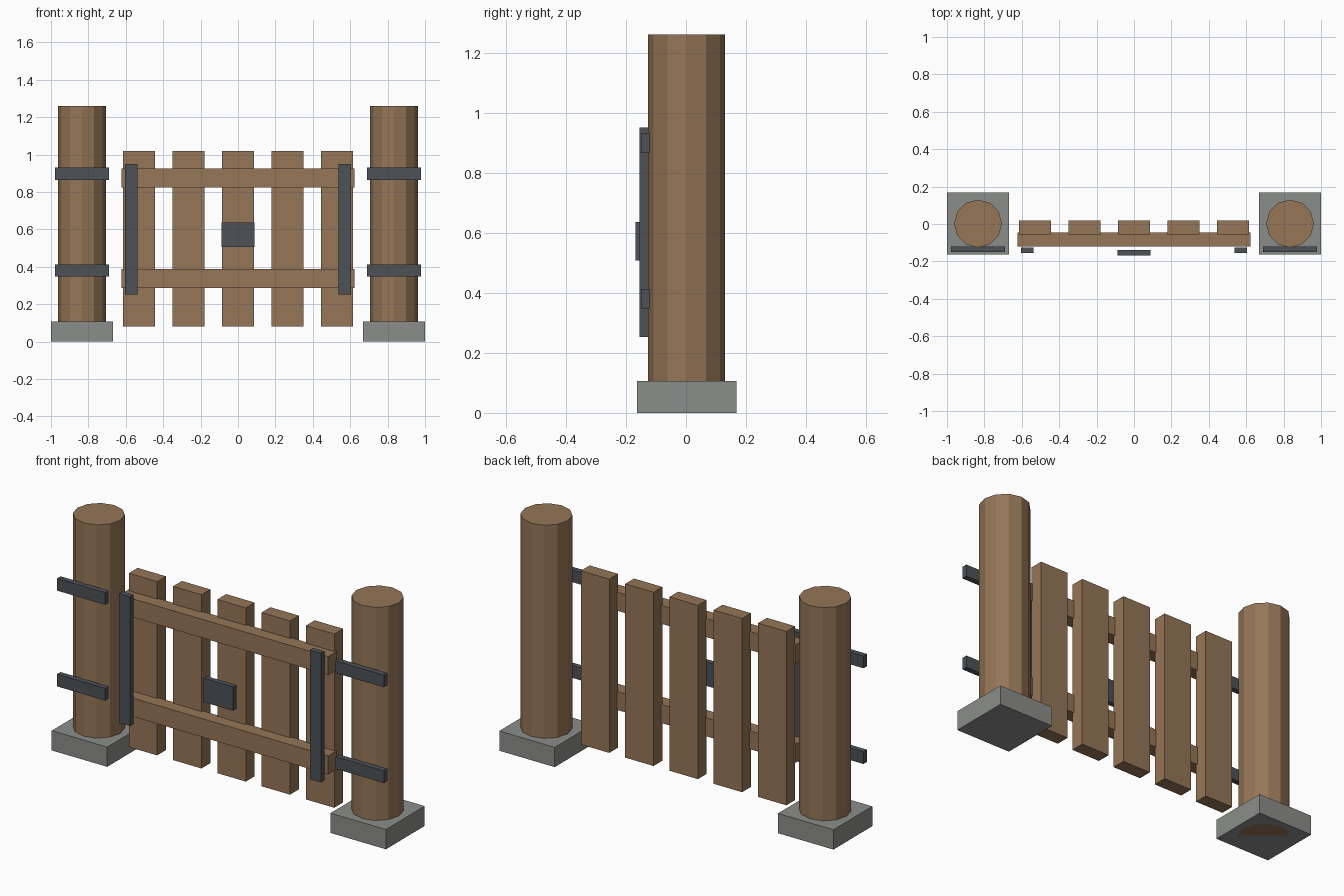
import bpy
import math

if "Cube" in bpy.data.objects:
    bpy.data.objects.remove(bpy.data.objects["Cube"])


def material(name, rgb):
    m = bpy.data.materials.new(name)
    m.diffuse_color = (*rgb, 1)
    m.use_nodes = True
    m.node_tree.nodes["Principled BSDF"].inputs["Base Color"].default_value = m.diffuse_color
    return m


WOOD = material("wood", (0.30, 0.18, 0.095))
IRON = material("iron", (0.075, 0.085, 0.095))
STONE = material("stone", (0.26, 0.27, 0.255))


def box(name, x, y, z, mat):
    """Box from (min, max) ranges on each axis."""
    spans = (x, y, z)
    bpy.ops.mesh.primitive_cube_add(size=1, location=[(a + b) / 2 for a, b in spans])
    ob = bpy.context.object
    ob.name = name
    ob.scale = [b - a for a, b in spans]
    bpy.ops.object.transform_apply(location=False, rotation=False, scale=True)
    ob.data.materials.append(mat)
    return ob


POST_X, POST_Y, POST_TOP = 0.834, 0.002, 1.26

for side, s in (("left", -1), ("right", 1)):
    cx = s * POST_X
    # stone footing
    box(f"{side}_footing", (cx - 0.166, cx + 0.166),
        (POST_Y - 0.166, POST_Y + 0.166), (0, 0.107), STONE)
    # twelve-sided log post
    bpy.ops.mesh.primitive_cylinder_add(vertices=12, radius=0.128, depth=POST_TOP,
                                        location=(cx, POST_Y, POST_TOP / 2))
    post = bpy.context.object
    post.name = f"{side}_post"
    post.data.materials.append(WOOD)
    # iron straps across the post
    for level, z in (("lower", 0.38), ("upper", 0.898)):
        box(f"{side}_{level}_strap", (cx - 0.144, cx + 0.144),
            (-0.15, -0.12), (z - 0.033, z + 0.033), IRON)
    # upright iron bar on the gate's edge
    box(f"{side}_gate_bar", (s * 0.571 - 0.033, s * 0.571 + 0.033),
        (-0.155, -0.125), (0.252, 0.951), IRON)

# gate pickets
for i in range(5):
    cx = (i - 2) * 0.265
    box(f"picket_{i + 1}", (cx - 0.085, cx + 0.085), (-0.055, 0.02), (0.08, 1.02), WOOD)

# cross rails
for level, z in (("lower", 0.338), ("upper", 0.875)):
    box(f"{level}_rail", (-0.624, 0.624), (-0.12, -0.045), (z - 0.05, z + 0.05), WOOD)

# latch plate
box("latch_plate", (-0.088, 0.088), (-0.168, -0.14), (0.507, 0.636), IRON)
